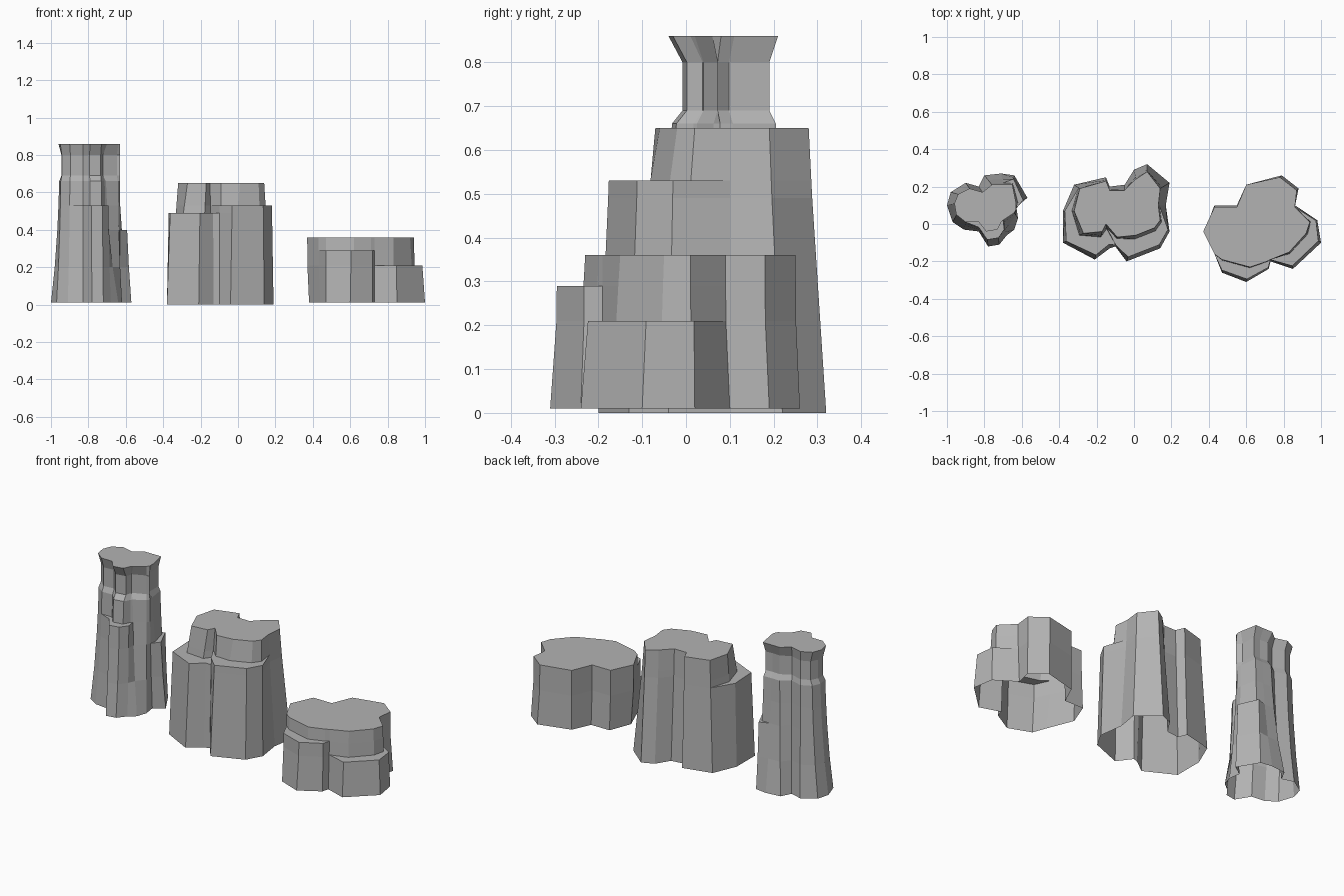
import bpy
import bmesh
from mathutils import Vector

default_cube = bpy.data.objects.get("Cube")
if default_cube:
    bpy.data.objects.remove(default_cube, do_unlink=True)

# Single stone colour
stone_colour = (0.45, 0.45, 0.45, 1.0)
stone = bpy.data.materials.new("grey_stone")
stone.use_nodes = True
stone.diffuse_color = stone_colour
shader = stone.node_tree.nodes["Principled BSDF"]
shader.inputs["Base Color"].default_value = stone_colour
shader.inputs["Roughness"].default_value = 0.9


def column_point(column, level_index, levels, lean):
    """Place one point of a vertical crease; ledge columns stay wide up to their ledge."""
    base_x, base_y, top_x, top_y, ledge_index = column
    height, taper = levels[level_index]
    if level_index <= ledge_index:
        taper *= lean
    base = Vector((base_x, base_y, 0)) / 100
    top = Vector((top_x, top_y, 0)) / 100
    point = base.lerp(top, taper)
    point.z = height
    return point


def make_rock(name, columns, levels, lean):
    """Loft faceted walls around the columns, cap the top, leave the underside open.

    Each column is base x, base y, top x, top y (hundredths), last wide level.
    A height listed twice in the levels makes a horizontal ledge there.
    """
    bm = bmesh.new()
    rings = []
    for level_index in range(len(levels)):
        ring = [bm.verts.new(column_point(column, level_index, levels, lean))
                for column in columns]
        rings.append(ring)

    count = len(columns)
    for lower, upper in zip(rings, rings[1:]):
        for i in range(count):
            j = (i + 1) % count
            bm.faces.new((lower[i], upper[i], upper[j], lower[j]))
    bm.faces.new(list(reversed(rings[-1])))

    # Collapse the ledge levels wherever a column has no ledge
    bmesh.ops.remove_doubles(bm, verts=bm.verts[:], dist=0.0005)
    bmesh.ops.recalc_face_normals(bm, faces=bm.faces[:])
    cap = max(bm.faces, key=lambda face: face.calc_center_median().z)
    if cap.normal.z < 0:
        bmesh.ops.reverse_faces(bm, faces=bm.faces[:])

    mesh = bpy.data.meshes.new(name)
    bm.to_mesh(mesh)
    bm.free()
    mesh.materials.append(stone)
    rock = bpy.data.objects.new(name, mesh)
    bpy.context.collection.objects.link(rock)
    return rock


# Tall pillar: flared foot, back and front ledges, pinched neck, wide crown
plain, back_ledge, front_ledge, shoulder = -1, 2, 4, 6
make_rock(
    "tall_pillar",
    columns=[
        (-100, 10, -96, 11, plain),
        (-98, 17, -94, 16, plain),
        (-90, 22, -88, 19, plain),
        (-83, 20, -81, 17, plain),
        (-80, 26, -76, 21, plain),
        (-71, 27, -70, 21, plain),
        (-64, 26, -65, 21, back_ledge),
        (-57, 14, -63, 11, back_ledge),
        (-63, 10, -63, 8, plain),
        (-62, 3, -64, 6, plain),
        (-64, -3, -70, 2, plain),
        (-68, -6, -71, 1, front_ledge),
        (-72, -11, -73, -3, front_ledge),
        (-78, -12, -79, -4, front_ledge),
        (-83, -4, -83, 1, front_ledge),
        (-91, -3, -90, 1, plain),
        (-97, 1, -95, 5, plain),
    ],
    levels=[(0.01, 0), (0.2, 0.5), (0.4, 0.85), (0.4, 0.85),
            (0.53, 1.0), (0.53, 1.0), (0.66, 1.1), (0.69, 1.4),
            (0.8, 1.4), (0.86, 1.0)],
    lean=0.45,
)

# Broad butte: two ledges at the front, split by a notch
left_ledge, right_ledge = 1, 3
make_rock(
    "broad_butte",
    columns=[
        (-38, -10, -27, -5, left_ledge),
        (-38, 7, -32, 7, left_ledge),
        (-32, 21, -29, 19, plain),
        (-15, 25, -15, 23, plain),
        (-13, 20, -13, 18, plain),
        (-5, 21, -5, 18, plain),
        (0, 29, 1, 24, plain),
        (7, 32, 7, 28, plain),
        (19, 22, 14, 19, plain),
        (17, 10, 13, 10, plain),
        (19, -4, 14, 2, right_ledge),
        (14, -13, 11, -2, right_ledge),
        (-4, -20, 1, -6, right_ledge),
        (-10, -12, -9, -7, right_ledge),
        (-13, -13, -15, 0, left_ledge),
        (-21, -19, -17, -4, left_ledge),
    ],
    levels=[(0.0, 0), (0.49, 0.8), (0.49, 0.8),
            (0.53, 0.85), (0.53, 0.85), (0.65, 1.0)],
    lean=0.2,
)

# Low mesa: a low step on its left and a higher step at the front
side_step, front_step = 1, 3
make_rock(
    "low_mesa",
    columns=[
        (38, -3, 37, -4, plain),
        (43, 10, 43, 9, plain),
        (55, 10, 55, 9, plain),
        (60, 21, 60, 21, plain),
        (79, 26, 78, 25, plain),
        (88, 19, 87, 18, plain),
        (86, 10, 86, 9, plain),
        (98, 2, 94, 1, side_step),
        (100, -10, 92, -5, side_step),
        (85, -24, 83, -15, side_step),
        (73, -20, 73, -19, plain),
        (72, -24, 71, -20, front_step),
        (60, -31, 62, -23, front_step),
        (47, -26, 47, -19, front_step),
        (44, -18, 43, -16, plain),
    ],
    levels=[(0.01, 0), (0.21, 0.9), (0.21, 0.9),
            (0.29, 0.95), (0.29, 0.95), (0.36, 1.0)],
    lean=0.2,
)
